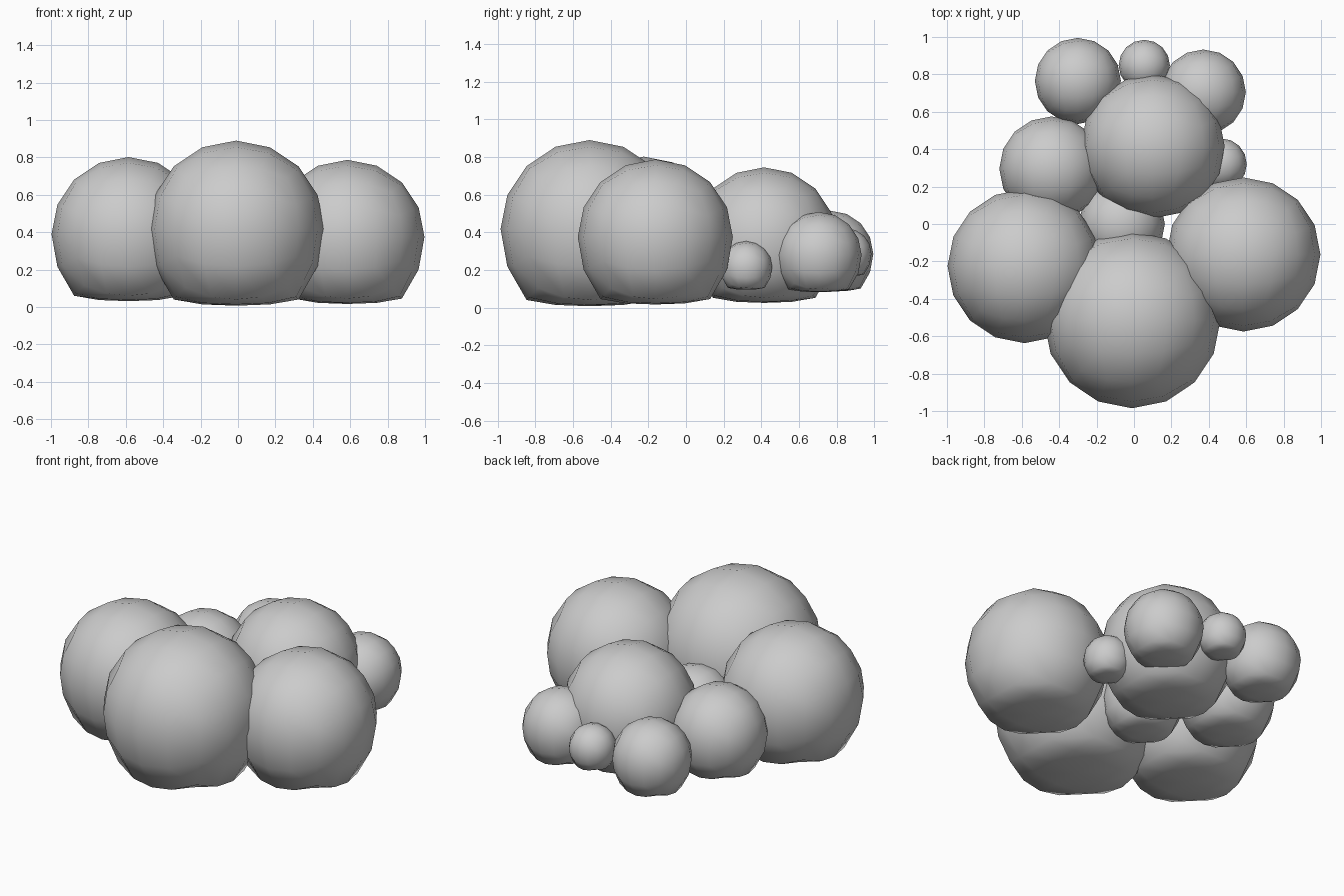
import bpy, bmesh, math
from mathutils import Vector

if "Cube" in bpy.data.objects:
    bpy.data.objects.remove(bpy.data.objects["Cube"])

# lower half reshaping: unit-sphere height -> flattened height
FLAT = [(-1.0, -0.87), (-0.92, -0.855), (-0.707, -0.80), (-0.577, -0.665),
        (-0.38, -0.42), (0.0, 0.0)]


def flatten(z):
    if z >= 0:
        return z
    for (a, fa), (b, fb) in zip(FLAT, FLAT[1:]):
        if z <= b:
            return fa + (fb - fa) * (z - a) / (b - a)
    return z


def puff(name, x, y, z, r, n=4):
    """Ball made from a gridded cube, with a flattened underside."""
    bm = bmesh.new()
    bmesh.ops.create_cube(bm, size=2)
    bmesh.ops.subdivide_edges(bm, edges=bm.edges[:], cuts=n - 1, use_grid_fill=True)
    for v in bm.verts:
        p = Vector([math.tan(c * math.pi / 4) for c in v.co]).normalized()
        v.co = Vector((p.x, p.y, flatten(p.z))) * r
    for f in bm.faces:
        f.smooth = True
    bmesh.ops.recalc_face_normals(bm, faces=bm.faces[:])
    me = bpy.data.meshes.new(name)
    bm.to_mesh(me)
    bm.free()
    ob = bpy.data.objects.new(name, me)
    ob.location = (x, y, z)
    bpy.context.collection.objects.link(ob)


# overlapping balls of the cluster: x, y, z, radius
PUFFS = {
    "front_puff": (-0.01, -0.513, 0.418, 0.472),
    "right_puff": (0.585, -0.163, 0.375, 0.412),
    "left_puff": (-0.585, -0.225, 0.39, 0.412),
    "rear_centre_puff": (0.10, 0.415, 0.36, 0.385),
    "rear_left_puff": (-0.44, 0.295, 0.31, 0.28),
    "back_left_puff": (-0.30, 0.765, 0.285, 0.23),
    "back_right_puff": (0.37, 0.705, 0.28, 0.228),
    "small_back_puff": (0.055, 0.848, 0.285, 0.137),
    "small_right_puff": (0.465, 0.32, 0.215, 0.138),
    "middle_puff": (-0.065, 0.0, 0.27, 0.23),
}
for name, spec in PUFFS.items():
    puff(name, *spec)
